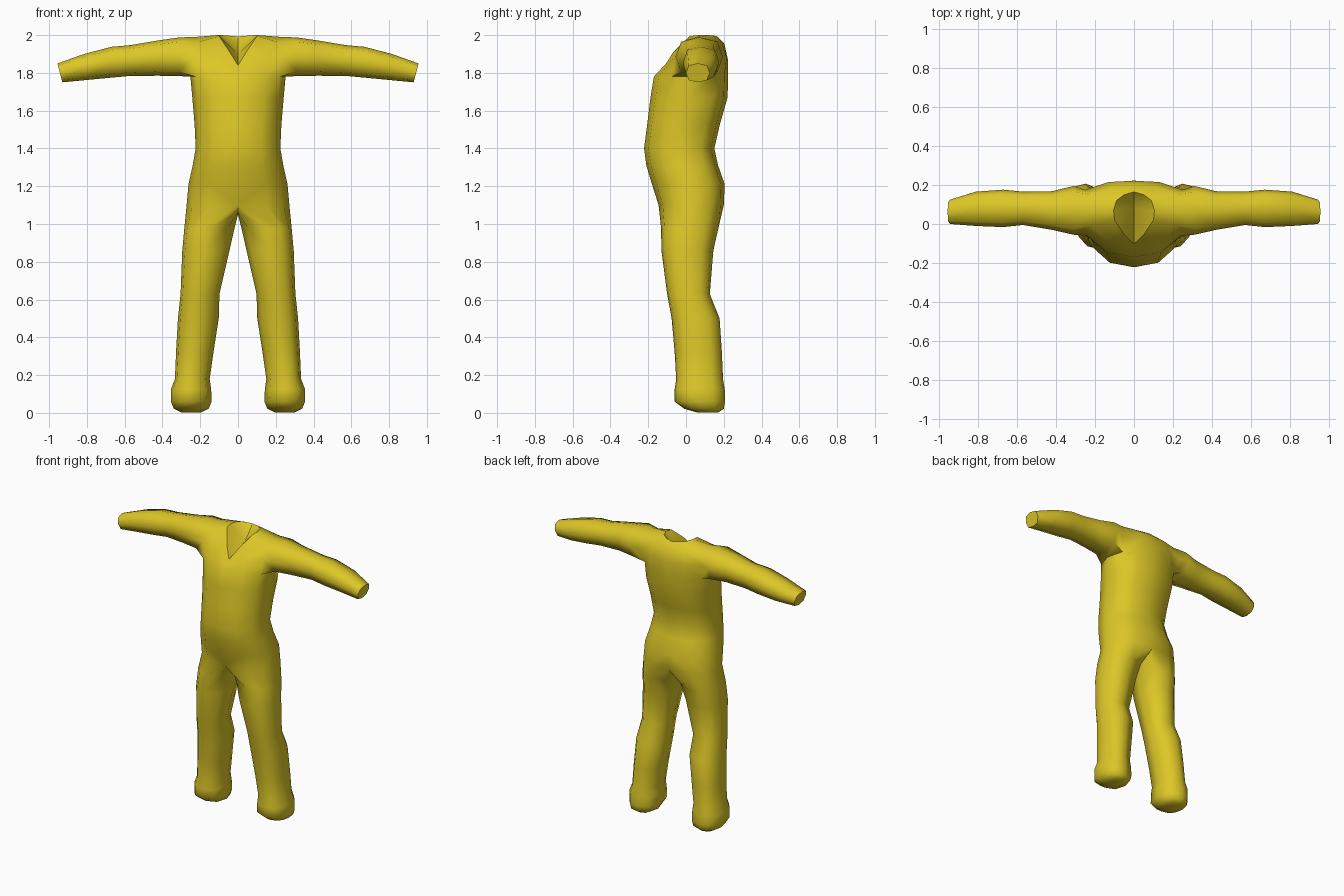
import bpy, bmesh, math

if "Cube" in bpy.data.objects:
    bpy.data.objects.remove(bpy.data.objects["Cube"])

yellow = bpy.data.materials.new("mustard yellow")
yellow.diffuse_color = (0.72, 0.57, 0.02, 1)
yellow.use_nodes = True
yellow.node_tree.nodes["Principled BSDF"].inputs["Base Color"].default_value = yellow.diffuse_color


def spow(v, p):
    return math.copysign(abs(v) ** p, v)


def section(angles, x0, x1, y0, y1, z, pf=0.85, pb=0.85):
    """Rounded horizontal section; pf / pb set how square the front / back is."""
    cx, cy, w, d = (x0 + x1) / 2, (y0 + y1) / 2, (x1 - x0) / 2, (y1 - y0) / 2
    pts = []
    for a in angles:
        c, s = math.cos(math.radians(a)), math.sin(math.radians(a))
        pts.append((cx + w * spow(c, 0.85), cy + d * spow(s, pf if s < 0 else pb), z))
    return pts


def sleeve_section(x, y0, y1, z0, z1, slant=0):
    pts = []
    for a in range(225, 585, 45):
        c, s = spow(math.cos(math.radians(a)), 0.75), spow(math.sin(math.radians(a)), 0.75)
        pts.append((x + slant * s, (y0 + y1) / 2 + c * (y1 - y0) / 2,
                    (z0 + z1) / 2 + s * (z1 - z0) / 2))
    return pts


HALF = range(-90, 91, 30)                      # front centre to back centre
FULL = list(HALF) + [135, 180, 225]            # outer leg plus inner leg

# torso, crotch to armpit: half width, front y, back y, z
torso = [(0.272, -0.145, 0.200, 1.10), (0.262, -0.180, 0.205, 1.21),
         (0.240, -0.210, 0.170, 1.31), (0.224, -0.222, 0.150, 1.40),
         (0.230, -0.205, 0.180, 1.53), (0.242, -0.188, 0.220, 1.67),
         (0.252, -0.170, 0.223, 1.78)]
# chest, shoulder and neckline rows
yoke = [
    [(0, -.13, 1.81), (.12, -.105, 1.85), (.24, -.06, 1.885), (.26, .04, 1.89),
     (.25, .175, 1.885), (.13, .215, 1.88), (0, .222, 1.87)],
    [(0, -.115, 1.825), (.09, -.068, 1.91), (.22, -.005, 1.96), (.23, .06, 1.99),
     (.22, .15, 1.972), (.11, .19, 1.96), (0, .203, 1.955)]]
neck = [(0, -.102, 1.84), (.05, -.055, 1.92), (.10, .02, 1.995), (.105, .07, 2.0),
        (.09, .12, 2.0), (.05, .15, 1.997), (0, .165, 1.993)]
# leg: inner x, outer x, front y, back y, z
leg = [(.018, .284, -.132, .172, .98), (.045, .295, -.130, .145, .86),
       (.098, .304, -.100, .126, .63), (.102, .318, -.076, .178, .50),
       (.130, .328, -.060, .190, .32), (.150, .334, -.052, .196, .18),
       (.142, .355, -.060, .205, .125), (.140, .355, -.060, .207, .06),
       (.155, .340, -.010, .200, .022), (.195, .300, .060, .170, .002)]
# sleeve: x, front y, back y, bottom z, top z, tip slant
sleeve = [(.31, -.055, .195, 1.783, 1.988, 0), (.42, -.030, .168, 1.785, 1.972, 0),
          (.57, -.005, .166, 1.784, 1.947, 0), (.67, -.016, .176, 1.775, 1.938, 0),
          (.81, -.010, .166, 1.762, 1.900, .005), (.943, 0, .125, 1.750, 1.850, .013)]


def build_side(bm, side):
    def row(pts):
        return [bm.verts.new((x * side, y, z)) for x, y, z in pts]

    def tube(a, b):
        n = len(a)
        for i in range(n):
            j = (i + 1) % n
            bm.faces.new((a[i], a[j], b[j], b[i]))

    def fan(r):
        c = bm.verts.new([sum(v.co[k] for v in r) / len(r) for k in range(3)])
        for i in range(len(r)):
            bm.faces.new((r[i], r[(i + 1) % len(r)], c))

    # torso and yoke, leaving the armhole open
    rows = [row(section(HALF, -w, w, f, b, z, 0.95, 0.72)) for w, f, b, z in torso]
    rows += [row(p) for p in yoke] + [row(neck)]
    hole = len(torso) - 1
    for r in range(len(rows) - 1):
        for c in range(6):
            if not (r in (hole, hole + 1) and c in (2, 3)):
                bm.faces.new((rows[r][c], rows[r][c + 1], rows[r + 1][c + 1], rows[r + 1][c]))
    # sleeve grown from the armhole
    A, B, C = rows[hole:hole + 3]
    ring = [A[2], A[3], A[4], B[4], C[4], C[3], C[2], B[2]]
    for s in sleeve:
        nxt = row(sleeve_section(*s))
        tube(ring, nxt)
        ring = nxt
    fan(ring)
    # leg grown from the hip row and the crotch seam
    ring = rows[0] + row([(0, .12, 1.065), (0, .03, 1.05), (0, -.07, 1.06)])
    for l in leg:
        nxt = row(section(FULL, *l))
        tube(ring, nxt)
        ring = nxt
    fan(ring)


def finish(bm, name, angle):
    bmesh.ops.remove_doubles(bm, verts=bm.verts[:], dist=0.0005)
    loose = [v for v in bm.verts if not v.link_faces]
    bmesh.ops.delete(bm, geom=loose, context='VERTS')
    bmesh.ops.recalc_face_normals(bm, faces=bm.faces[:])
    me = bpy.data.meshes.new(name)
    bm.to_mesh(me)
    bm.free()
    me.materials.append(yellow)
    ob = bpy.data.objects.new(name, me)
    bpy.context.collection.objects.link(ob)
    bpy.ops.object.select_all(action='DESELECT')
    ob.select_set(True)
    bpy.context.view_layer.objects.active = ob
    bpy.ops.object.shade_smooth_by_angle(angle=math.radians(angle))
    return ob


# one-piece suit
bm = bmesh.new()
for side in (1, -1):
    build_side(bm, side)
finish(bm, "jumpsuit", 60)

# sunken lining inside the V neckline
bm = bmesh.new()
for side in (1, -1):
    low = bm.verts.new((0, 0.08, 1.90))
    edge = [bm.verts.new((x * side, y, z)) for x, y, z in neck]
    for a, b in zip(edge, edge[1:]):
        bm.faces.new((a, b, low) if side < 0 else (b, a, low))
lining = finish(bm, "neck_lining", 30)
# face the lining upward, out of the opening
if sum(p.normal.z * p.area for p in lining.data.polygons) < 0:
    lining.data.flip_normals()
